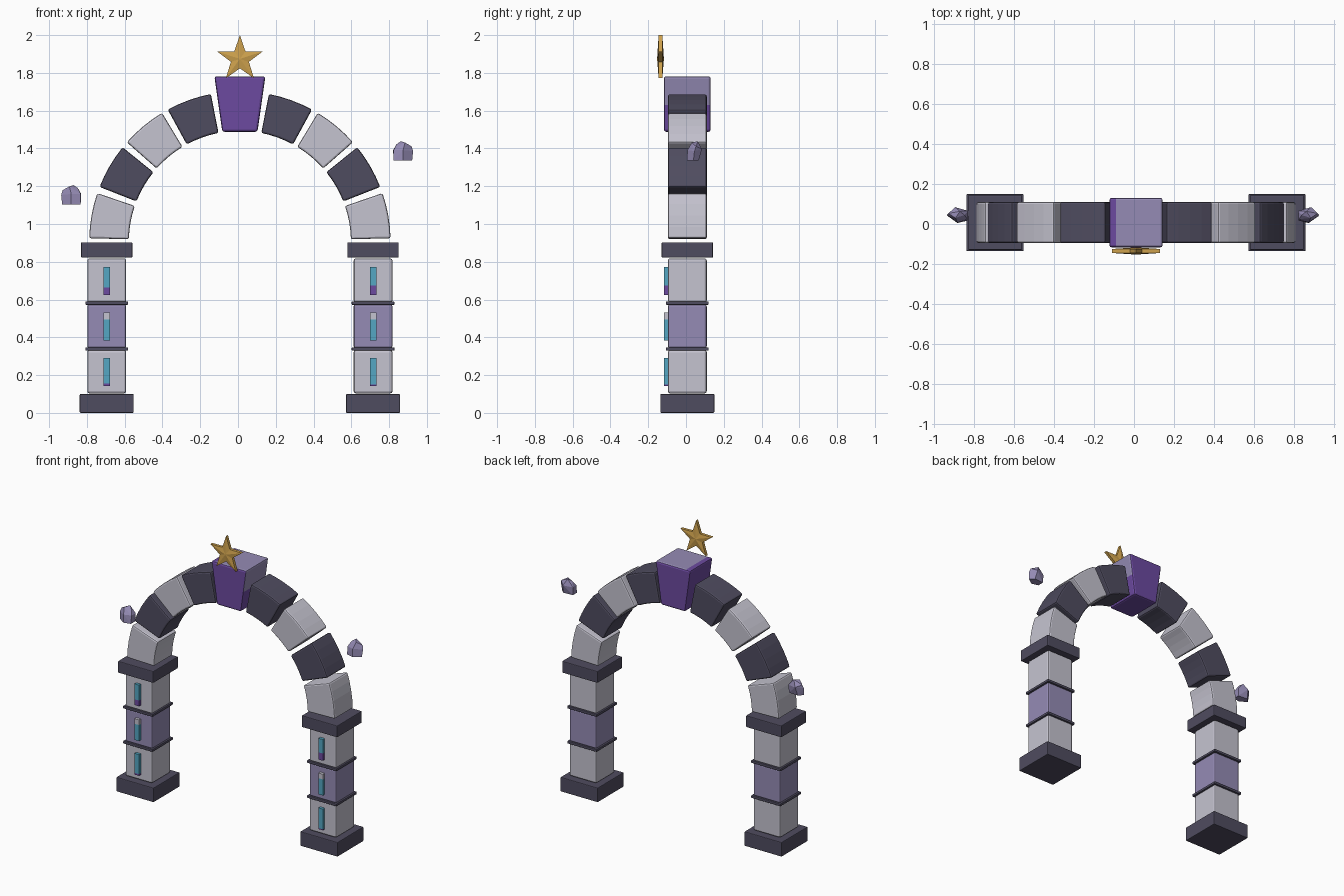
import bpy, bmesh, math
from mathutils import Vector

if "Cube" in bpy.data.objects:
    bpy.data.objects.remove(bpy.data.objects["Cube"])


def material(name, rgb):
    m = bpy.data.materials.new(name)
    m.diffuse_color = (*rgb, 1)
    m.use_nodes = True
    m.node_tree.nodes["Principled BSDF"].inputs["Base Color"].default_value = m.diffuse_color
    return m


LIGHT = material("pale stone", (0.56, 0.55, 0.63))
DARK = material("dark slate", (0.078, 0.072, 0.115))
LAVENDER = material("lavender stone", (0.30, 0.26, 0.46))
PURPLE = material("deep purple", (0.15, 0.068, 0.35))
GOLD = material("gold", (0.62, 0.36, 0.075))
CYAN = material("cyan glow", (0.09, 0.39, 0.55))

CX, CY, CZ = 0.01, 0.007, 0.905   # arch centre


def finish(name, bm, *mats):
    bmesh.ops.recalc_face_normals(bm, faces=bm.faces)
    me = bpy.data.meshes.new(name)
    bm.to_mesh(me)
    bm.free()
    for m in mats:
        me.materials.append(m)
    ob = bpy.data.objects.new(name, me)
    bpy.context.collection.objects.link(ob)
    return ob


def chamfer(bm, width):
    # bevel only the sharp edges
    bm.normal_update()
    edges = [e for e in bm.edges if e.calc_face_angle(0) > math.radians(40)]
    bmesh.ops.bevel(bm, geom=edges, offset=width, segments=2, profile=0.5,
                    affect='EDGES', clamp_overlap=True)


def prism(points, y0, y1):
    # extrude an x-z outline along y
    bm = bmesh.new()
    a = [bm.verts.new((x, y0, z)) for x, z in points]
    b = [bm.verts.new((x, y1, z)) for x, z in points]
    bm.faces.new(a)
    bm.faces.new(b[::-1])
    n = len(points)
    for i in range(n):
        j = (i + 1) % n
        bm.faces.new((a[i], b[i], b[j], a[j]))
    bmesh.ops.recalc_face_normals(bm, faces=bm.faces)
    return bm


def block(name, x, z0, z1, w, mat, bev, y=CY, d=None):
    d = d or w
    h = w / 2
    bm = prism([(x - h, z0), (x + h, z0), (x + h, z1), (x - h, z1)], y - d / 2, y + d / 2)
    if bev:
        chamfer(bm, bev)
    return finish(name, bm, mat)


# Two pillars: plinth, three blocks, bands and capital
for side, s in (("left", -1), ("right", 1)):
    x = CX + s * 0.705
    block(side + "_plinth", x, 0, 0.10, 0.286, DARK, 0.005)
    for i, (z0, z1, m) in enumerate(((0.103, 0.333, LIGHT), (0.342, 0.575, LAVENDER),
                                     (0.584, 0.818, LIGHT))):
        block(f"{side}_pillar_block_{i + 1}", x, z0, z1, 0.206, m, 0.012)
    for i, z in enumerate((0.329, 0.572)):
        block(f"{side}_band_{i + 1}", x, z, z + 0.018, 0.226, DARK, 0.004)
    block(side + "_capital", x, 0.822, 0.903, 0.272, DARK, 0.005)

    # Glowing slits on the front, with differently coloured ends
    ends = {0: (0.15 if s > 0 else 0.155, PURPLE, 0), 1: (0.495, LIGHT, 1),
            2: (0.665 if s < 0 else 0.675, PURPLE, 0)}
    for i, z in enumerate((0.143, 0.384, 0.625)):
        cut, m, upper = ends[i]
        bm = prism([(x - 0.017, z), (x + 0.017, z), (x + 0.017, z + 0.147),
                    (x - 0.017, z + 0.147)], -0.116, -0.085)
        bmesh.ops.bisect_plane(bm, geom=bm.verts[:] + bm.edges[:] + bm.faces[:],
                               plane_co=(0, 0, cut), plane_no=(0, 0, 1))
        for f in bm.faces:
            above = f.calc_center_median().z > cut
            f.material_index = 1 if above == bool(upper) else 0
        finish(f"{side}_glow_slit_{i + 1}", bm, CYAN, m)

    # Four wedge stones of the half arch
    for i in range(4):
        a0 = math.radians(20 * i + 1.4)
        a1 = math.radians(20 * i + 18.9)
        steps = [a0 + (a1 - a0) * k / 4 for k in range(5)]
        pts = [(CX + s * 0.798 * math.cos(a), CZ + 0.798 * math.sin(a)) for a in steps]
        pts += [(CX + s * 0.588 * math.cos(a), CZ + 0.588 * math.sin(a)) for a in reversed(steps)]
        bm = prism(pts, CY - 0.103, CY + 0.103)
        chamfer(bm, 0.01)
        finish(f"{side}_arch_stone_{i + 1}", bm, DARK if i % 2 else LIGHT)

# Keystone: purple, with lavender top and upper right flank
bm = prism([(CX - 0.093, 1.488), (CX + 0.093, 1.488), (CX + 0.135, 1.782), (CX - 0.135, 1.782)],
           -0.117, 0.131)
chamfer(bm, 0.012)
for co, no in (((0, 0, 1.63), (0, 0, 1)), ((-0.09, 0, 0), (1, 0, 0))):
    bmesh.ops.bisect_plane(bm, geom=bm.verts[:] + bm.edges[:] + bm.faces[:],
                           plane_co=co, plane_no=no)
bm.normal_update()
for f in bm.faces:
    c, n = f.calc_center_median(), f.normal
    top = n.z > 0.6 and c.x > -0.09
    flank = n.x > 0.6 and c.z > 1.63
    f.material_index = 1 if top or flank else 0
finish("keystone", bm, PURPLE, LAVENDER)

# Star with a raised middle on both sides
bm = bmesh.new()
ring = []
for k in range(10):
    r = 0.126 if k % 2 == 0 else 0.05
    a = math.pi / 2 + k * math.pi / 5
    ring.append([bm.verts.new((CX + r * math.cos(a), y, 1.874 + r * math.sin(a)))
                 for y in (-0.145, -0.125)])
front = bm.verts.new((CX, -0.153, 1.874))
back = bm.verts.new((CX, -0.117, 1.874))
for k in range(10):
    p, q = ring[k], ring[(k + 1) % 10]
    bm.faces.new((p[0], q[0], front))
    bm.faces.new((q[1], p[1], back))
    bm.faces.new((p[0], p[1], q[1], q[0]))
finish("star", bm, GOLD)

# Floating rock shards
SHARD = [(-.048, 0, -.05), (-.02, .028, -.05), (.05, .022, -.05), (.05, -.022, -.05),
         (0, -.034, -.05), (-.053, 0, .0), (-.012, .038, .01), (.053, .02, .005),
         (.05, -.022, .005), (0, -.038, .005), (-.045, .005, .025), (-.01, -.02, .045),
         (.012, .012, .052), (.035, -.005, .036)]
for name, s, loc in (("left_shard", 1, (-0.883, 0.045, 1.154)),
                     ("right_shard", -1, (0.874, 0.045, 1.386))):
    bm = bmesh.new()
    for x, y, z in SHARD:
        bm.verts.new(Vector((s * x, y + 0.12 * z, z)) + Vector(loc))
    res = bmesh.ops.convex_hull(bm, input=bm.verts[:])
    loose = [v for v in bm.verts if not v.link_faces]
    bmesh.ops.delete(bm, geom=loose, context='VERTS')
    finish(name, bm, LAVENDER)
